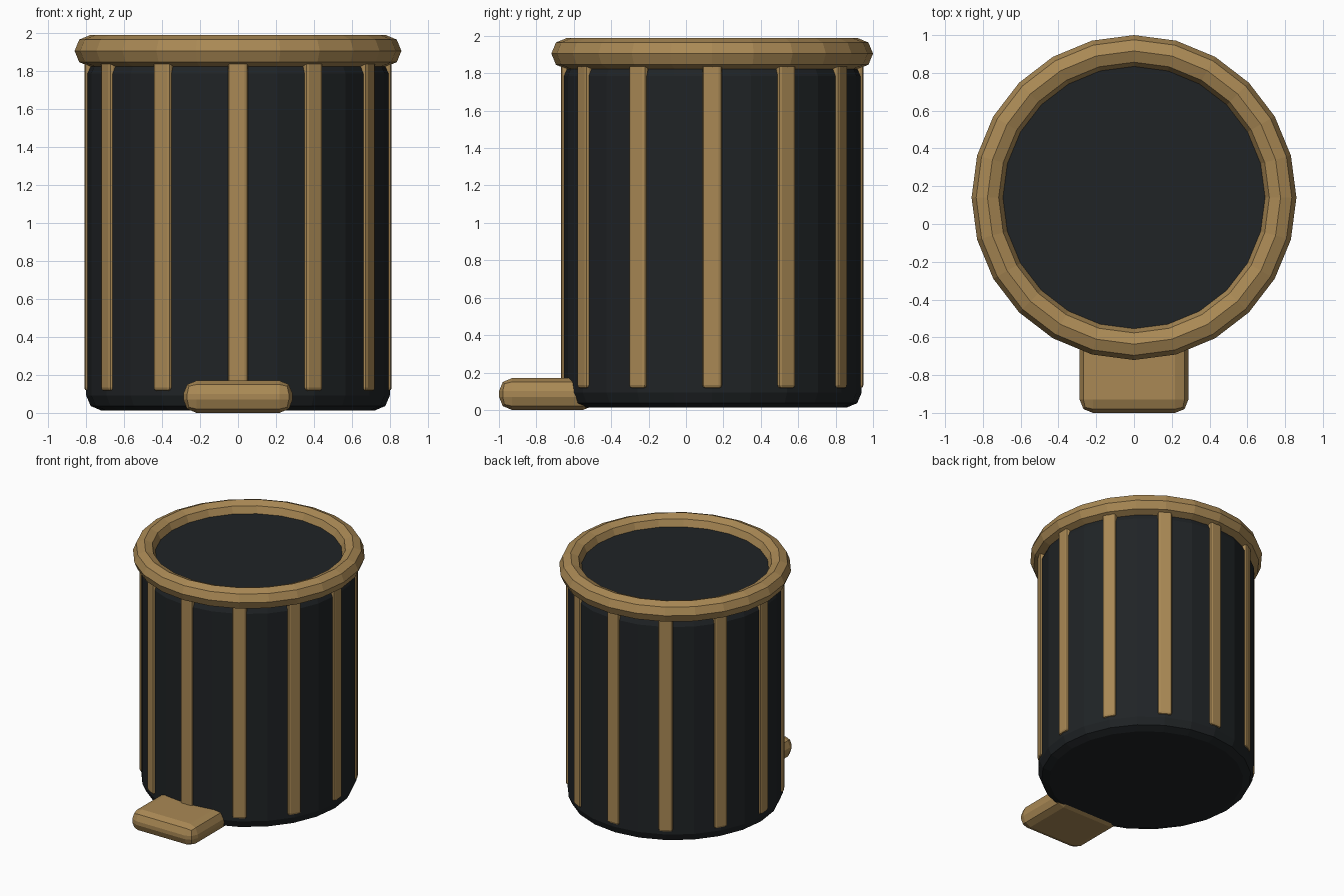
import bpy, bmesh, math
from mathutils import Matrix

if "Cube" in bpy.data.objects:
    bpy.data.objects.remove(bpy.data.objects["Cube"])

CY = 0.14      # y of the bin's axis
SIDES = 24


def material(name, rgb):
    m = bpy.data.materials.new(name)
    m.diffuse_color = (*rgb, 1)
    m.use_nodes = True
    m.node_tree.nodes["Principled BSDF"].inputs["Base Color"].default_value = m.diffuse_color
    return m


DARK = material("dark_metal", (0.014, 0.017, 0.019))
TAN = material("tan_wood", (0.40, 0.25, 0.09))


def finish(name, bm, mat, location=(0, 0, 0)):
    bmesh.ops.recalc_face_normals(bm, faces=bm.faces)
    me = bpy.data.meshes.new(name)
    bm.to_mesh(me)
    bm.free()
    me.materials.append(mat)
    ob = bpy.data.objects.new(name, me)
    ob.location = location
    bpy.context.collection.objects.link(ob)
    return ob


def lathe(name, profile, mat, closed):
    """Revolve (radius, z) points; an open profile gets end caps."""
    bm = bmesh.new()
    rings = [[bm.verts.new((r * math.sin(2 * math.pi * i / SIDES),
                            r * math.cos(2 * math.pi * i / SIDES), z))
              for i in range(SIDES)] for r, z in profile]
    pairs = list(zip(rings, rings[1:]))
    if closed:
        pairs.append((rings[-1], rings[0]))
    else:
        bm.faces.new(rings[0])
        bm.faces.new(rings[-1])
    for a, b in pairs:
        for i in range(SIDES):
            j = (i + 1) % SIDES
            bm.faces.new((a[i], a[j], b[j], b[i]))
    return finish(name, bm, mat, (0, CY, 0))


def box(name, lo, hi, bevel, segments, mat):
    """Bevelled box between two corners."""
    bm = bmesh.new()
    size = [b - a for a, b in zip(lo, hi)]
    mid = [(a + b) / 2 for a, b in zip(lo, hi)]
    bmesh.ops.create_cube(bm, size=1, matrix=Matrix.Translation(mid) @ Matrix.Diagonal((*size, 1)))
    bmesh.ops.bevel(bm, geom=bm.edges[:], offset=bevel, segments=segments,
                    profile=0.5, affect='EDGES')
    return finish(name, bm, mat)


# Bin body with rounded ends, its flat top recessed just inside the rim
lathe("bin_body", [(0.718, 0.012), (0.775, 0.036), (0.799, 0.092),
                   (0.799, 1.785), (0.775, 1.841), (0.71, 1.87), (0.70, 1.91)], DARK, False)

# Octagonal-section rim
lathe("top_rim", [(0.776 + 0.084 * math.cos(k * math.pi / 4),
                   1.905 + 0.084 * math.sin(k * math.pi / 4)) for k in range(8)], TAN, True)

# Twelve vertical slats around the body
for k in range(12):
    slat = box(f"slat_{k + 1}", (-0.053, -0.809, 0.115), (0.053, -0.745, 1.86), 0.018, 2, TAN)
    slat.location.y = CY
    slat.rotation_euler.z = k * math.pi / 6

# Foot pedal running into the body
box("foot_pedal", (-0.288, -1.0, 0.0), (0.288, -0.48, 0.17), 0.07, 2, TAN)
